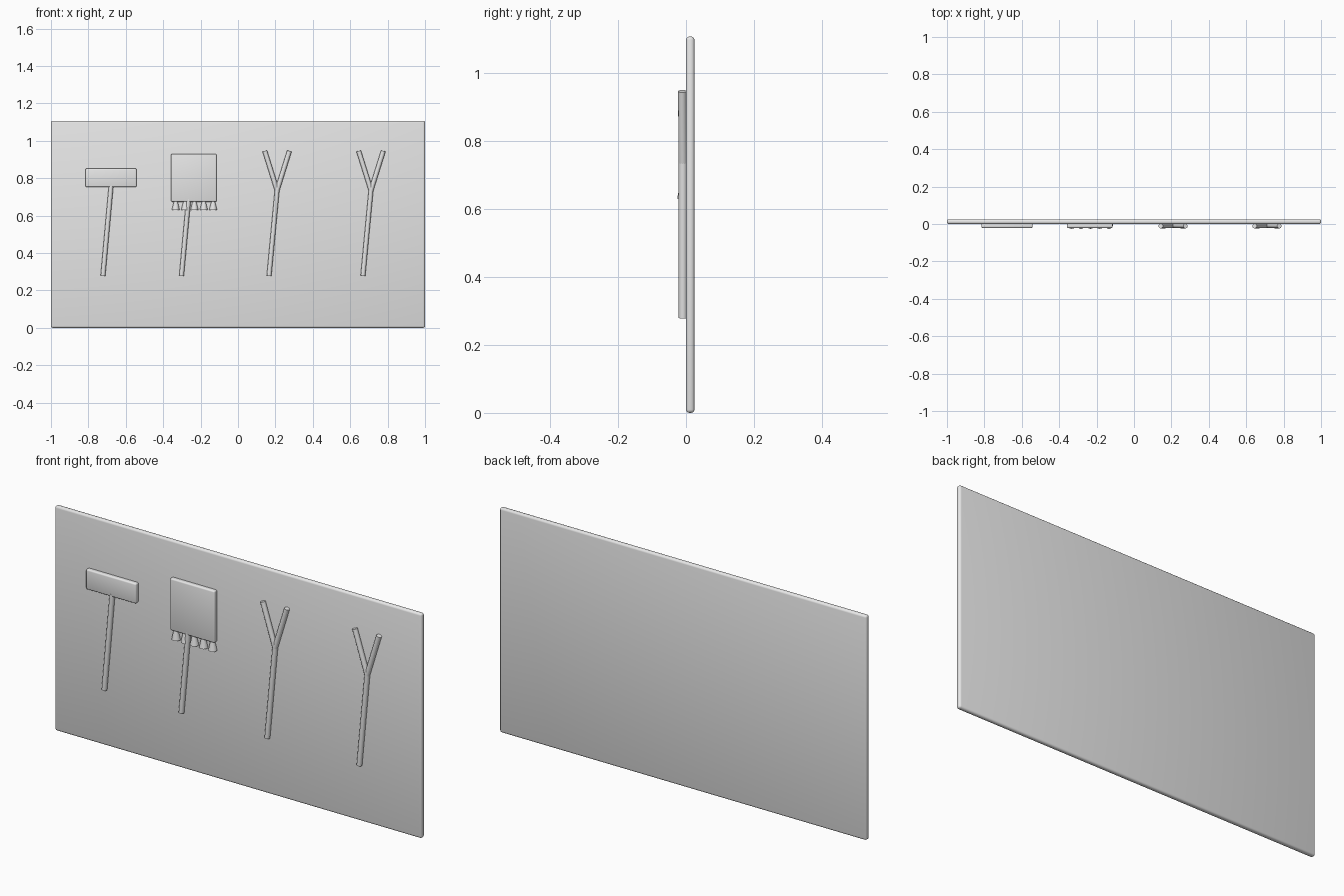
import bpy, bmesh
from math import radians
from mathutils import Matrix, Vector

old = bpy.data.objects.get("Cube")
if old:
    bpy.data.objects.remove(old, do_unlink=True)

GREY = (0.8, 0.8, 0.8, 1.0)
grey = bpy.data.materials.new("plain_grey")
grey.use_nodes = True
grey.diffuse_color = GREY
grey.node_tree.nodes["Principled BSDF"].inputs["Base Color"].default_value = GREY


def finish(name, bm):
    """Turn a bmesh into a smooth-shaded object with sharp edges kept."""
    mesh = bpy.data.meshes.new(name)
    bm.to_mesh(mesh)
    bm.free()
    mesh.shade_smooth()
    mesh.set_sharp_from_angle(angle=radians(50))
    mesh.materials.append(grey)
    obj = bpy.data.objects.new(name, mesh)
    bpy.context.collection.objects.link(obj)


def slab(name, low, high, bevel):
    """Box between two corners with rounded edges."""
    low, high = Vector(low), Vector(high)
    bm = bmesh.new()
    place = Matrix.Translation((low + high) / 2) @ Matrix.Diagonal((*(high - low), 1))
    bmesh.ops.create_cube(bm, size=1, matrix=place)
    bmesh.ops.bevel(bm, geom=bm.edges[:], offset=bevel, segments=3,
                    profile=0.5, affect='EDGES')
    finish(name, bm)


def rod(name, start, end, r1, r2, sides=12):
    """Straight or tapered round bar between two points."""
    start, end = Vector(start), Vector(end)
    axis = end - start
    turn = axis.to_track_quat('Z', 'Y').to_matrix().to_4x4()
    bm = bmesh.new()
    bmesh.ops.create_cone(bm, cap_ends=True, segments=sides, radius1=r1, radius2=r2,
                          depth=axis.length,
                          matrix=Matrix.Translation((start + end) / 2) @ turn)
    finish(name, bm)


R = 0.0125        # stick radius
Y = -0.009        # stick centre depth

# Backing board
slab("board", (-1, 0, 0), (1, 0.025, 1.107), 0.01)

# Flat-headed tool
slab("bar_head", (-0.816, -0.021, 0.753), (-0.542, 0.004, 0.852), 0.007)
rod("bar_handle", (-0.722, Y, 0.279), (-0.678, Y, 0.765), R, R)

# Square-headed tool with flared bristles below
slab("square_head", (-0.358, -0.021, 0.674), (-0.114, 0.004, 0.93), 0.007)
rod("square_handle", (-0.302, Y, 0.279), (-0.264, Y, 0.69), R, R)
for i in range(5):
    x = -0.333 + i * 0.05
    rod(f"bristle_{i + 1}", (x, -0.005, 0.631), (x, -0.008, 0.68), 0.021, 0.009)

# Two forked sticks
for side, x in (("right", 0.209), ("left", 0.711)):
    fork = (x, Y, 0.735)
    rod(f"{side}_fork_handle", (x - 0.043, Y, 0.279), fork, R, R)
    for arm, dx in (("right", -0.066), ("left", 0.066)):
        rod(f"{side}_fork_{arm}_arm", fork, (x + dx, -0.011, 0.946), R, R)
